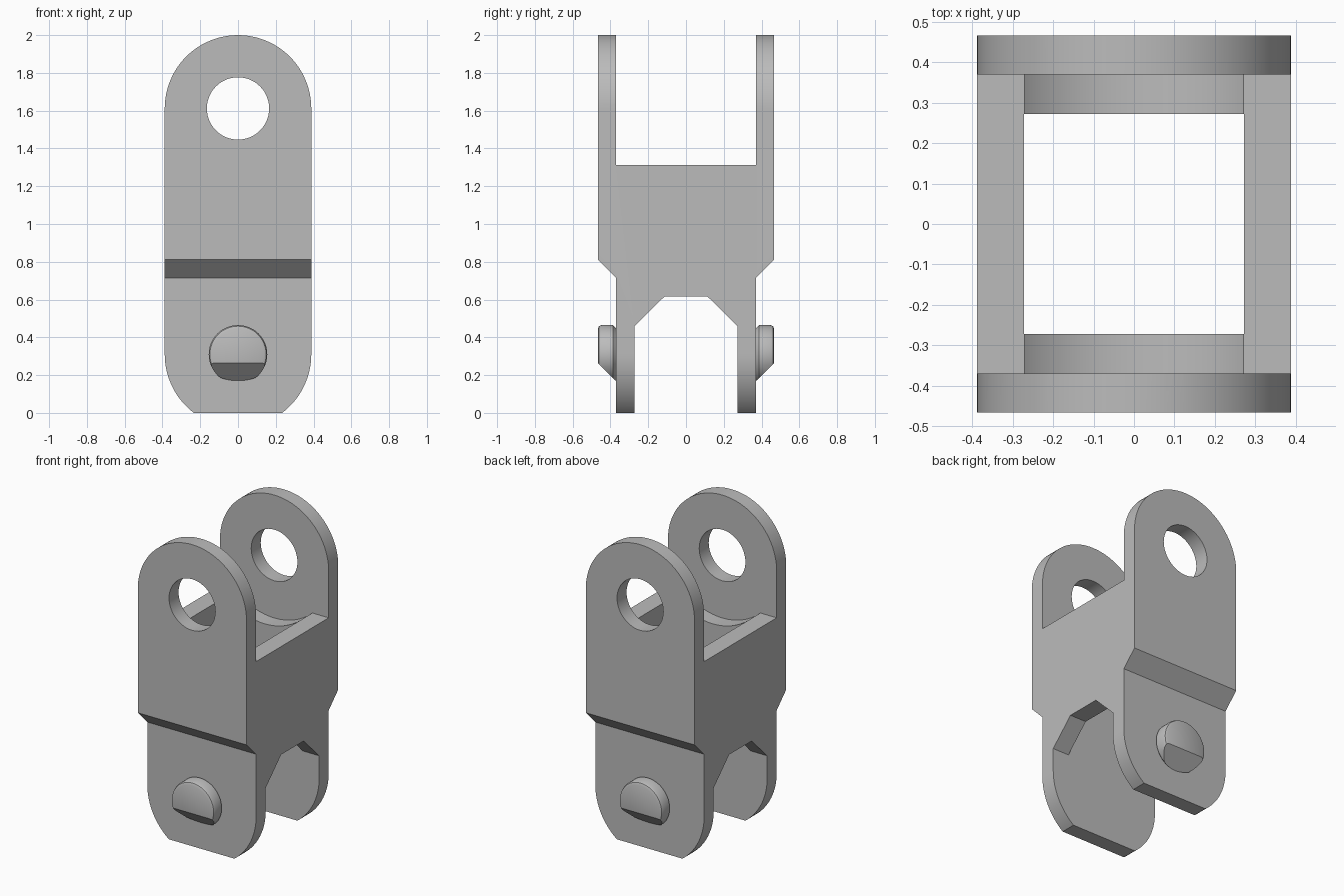
import bpy, bmesh
from math import sin, cos, pi, sqrt, radians
from mathutils import Matrix

cube = bpy.data.objects.get("Cube")
if cube:
    bpy.data.objects.remove(cube)

# Main dimensions
HALF_W, HALF_D, STEP = 0.388, 0.467, 0.37   # half width, half depth, stepped-in half depth
INNER = 0.272                               # half size of the square hollow
EYE_Z, PIN_Z, WALL_TOP = 1.612, 0.31, 1.312

grey = bpy.data.materials.new("plain grey")
grey.use_nodes = True
grey.diffuse_color = (0.5, 0.5, 0.5, 1)
grey.node_tree.nodes["Principled BSDF"].inputs["Base Color"].default_value = (0.5, 0.5, 0.5, 1)


def add_object(name, bm):
    bmesh.ops.recalc_face_normals(bm, faces=bm.faces)
    mesh = bpy.data.meshes.new(name)
    bm.to_mesh(mesh)
    bm.free()
    mesh.materials.append(grey)
    obj = bpy.data.objects.new(name, mesh)
    bpy.context.collection.objects.link(obj)
    return obj


def prism(name, points, half, axis):
    """Extrude a closed outline symmetrically along x or y; points are (other axis, z)."""
    bm = bmesh.new()
    place = (lambda u, z: (-half, u, z)) if axis == "x" else (lambda u, z: (u, -half, z))
    face = bm.faces.new([bm.verts.new(place(u, z)) for u, z in points])
    moved = bmesh.ops.extrude_face_region(bm, geom=[face])["geom"]
    shift = (2 * half, 0, 0) if axis == "x" else (0, 2 * half, 0)
    bmesh.ops.translate(bm, vec=shift, verts=[v for v in moved if isinstance(v, bmesh.types.BMVert)])
    return add_object(name, bm)


def arc(radius, z, start, end, steps):
    angles = [radians(start + (end - start) * i / steps) for i in range(steps + 1)]
    return [(radius * cos(a), z + radius * sin(a)) for a in angles]


def cut(obj, tool, operation="DIFFERENCE"):
    """Apply a boolean and discard the tool."""
    mod = obj.modifiers.new("cut", "BOOLEAN")
    mod.operation, mod.object, mod.solver = operation, tool, "EXACT"
    graph = bpy.context.evaluated_depsgraph_get()
    mesh = bpy.data.meshes.new_from_object(obj.evaluated_get(graph))
    obj.modifiers.clear()
    obj.data = mesh
    bpy.data.objects.remove(tool)


def smooth(obj):
    bpy.ops.object.select_all(action="DESELECT")
    obj.select_set(True)
    bpy.context.view_layer.objects.active = obj
    bpy.ops.object.shade_smooth_by_angle(angle=radians(25))


# Link body: rounded front outline, flattened at the foot
foot = 53
outline = arc(HALF_W, EYE_Z, 0, 180, 48) + arc(HALF_W, PIN_Z, 180, 180 + foot, 16) \
    + arc(HALF_W, PIN_Z, 360 - foot, 360, 16)
body = prism("link_body", outline, HALF_D + 0.1, "y")

# Side outline: fork at the top, stepped sides, notch at the foot
half_side = [(0.115, 0.615), (INNER, 0.46), (INNER, -0.1), (STEP, -0.1), (STEP, 0.715),
             (HALF_D, 0.812), (HALF_D, 2.1), (STEP, 2.1), (STEP, WALL_TOP)]
side = half_side + [(-y, z) for y, z in reversed(half_side)]
cut(body, prism("side_cutter", side, 1, "x"), "INTERSECT")

# Square hollow, rounded clearance seat, and eye holes
square = [(-INNER, -1), (INNER, -1), (INNER, 3), (-INNER, 3)]
cut(body, prism("hollow_cutter", square, INNER, "y"))
seat_radius = sqrt(INNER ** 2 + (EYE_Z - WALL_TOP) ** 2)
cut(body, prism("seat_cutter", arc(seat_radius, EYE_Z, 0, 360, 72)[:-1], STEP, "y"))
cut(body, prism("eye_cutter", arc(0.165, EYE_Z, 0, 360, 48)[:-1], 1, "y"))
# Drop the foot exactly on the ground
low = min(v.co.z for v in body.data.vertices)
body.data.transform(Matrix.Translation((0, 0, -low)))
smooth(body)

# Pins: rounded rims, lower outer edge sliced at 45 degrees
rings = [(STEP - 0.01, 0.137), (STEP, 0.137), (STEP + 0.017, 0.155), (HALF_D - 0.02, 0.155),
         (HALF_D - 0.006, 0.149), (HALF_D, 0.135)]
for name, sign in (("front_pin", -1), ("back_pin", 1)):
    bm = bmesh.new()
    loops = [[bm.verts.new((x, sign * y, z)) for x, z in arc(r, PIN_Z, 0, 360, 48)[:-1]]
             for y, r in rings]
    for a, b in zip(loops, loops[1:]):
        for i in range(len(a)):
            j = (i + 1) % len(a)
            bm.faces.new((a[i], a[j], b[j], b[i]))
    bm.faces.new(loops[0])
    bm.faces.new(loops[-1])
    sliced = bmesh.ops.bisect_plane(bm, geom=bm.verts[:] + bm.edges[:] + bm.faces[:],
                                    plane_co=(0, sign * HALF_D, 0.265),
                                    plane_no=(0, sign, -1), clear_outer=True)
    rim = [e for e in sliced["geom_cut"] if isinstance(e, bmesh.types.BMEdge)]
    bmesh.ops.edgeloop_fill(bm, edges=rim)
    smooth(add_object(name, bm))
